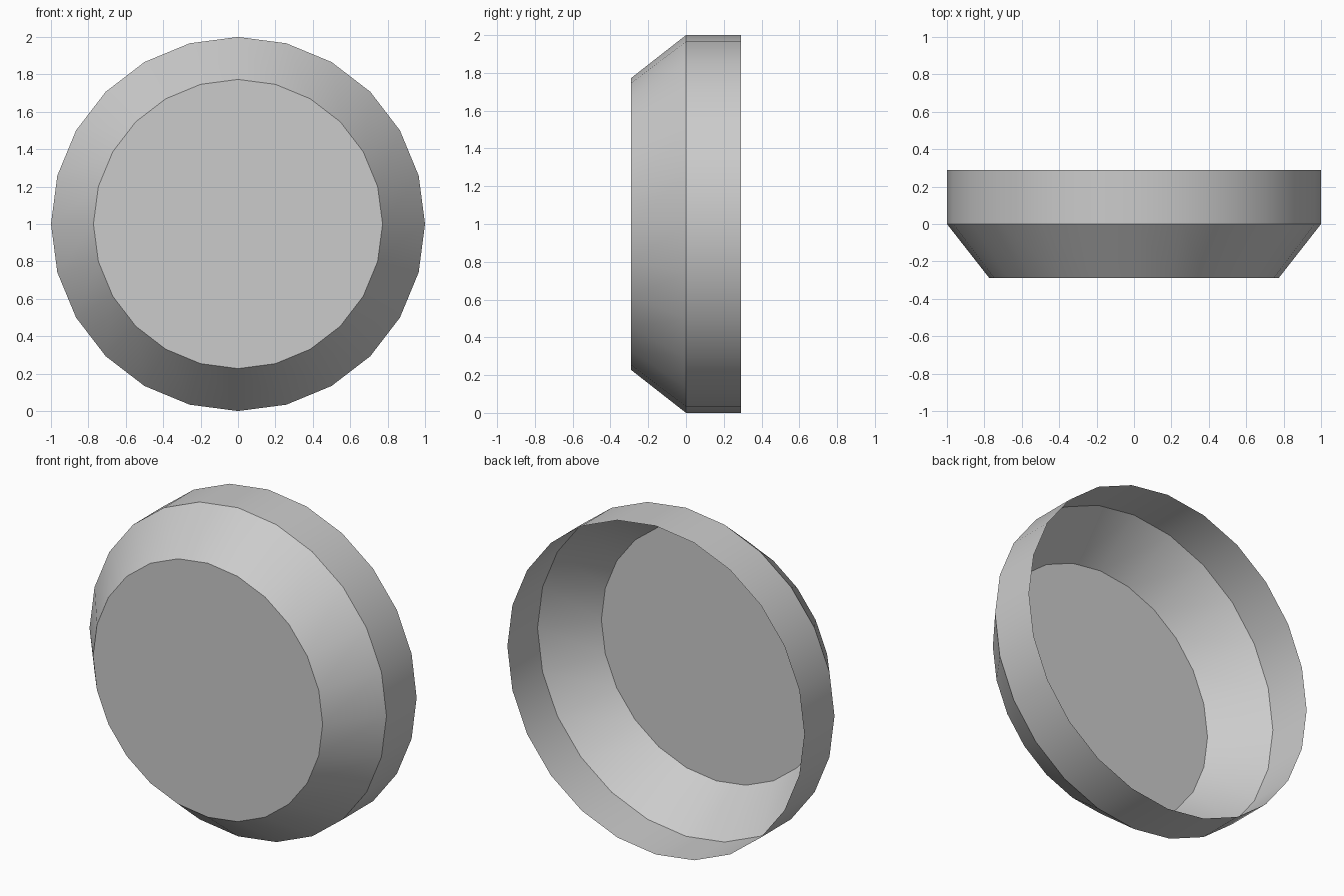
import bpy, bmesh, math

if "Cube" in bpy.data.objects:
    bpy.data.objects.remove(bpy.data.objects["Cube"])

SIDES = 24
# Profile from front to back: (radius, y)
PROFILE = [(0.773, -0.29), (1.0, 0.0), (1.0, 0.29)]

bm = bmesh.new()

# Rings of the round shell
rings = []
for r, y in PROFILE:
    rings.append([bm.verts.new((r * math.cos(math.tau * i / SIDES), y,
                                1 + r * math.sin(math.tau * i / SIDES)))
                  for i in range(SIDES)])

# Sloped front wall and straight rim, open at the back
for a, b in zip(rings, rings[1:]):
    for i in range(SIDES):
        j = (i + 1) % SIDES
        bm.faces.new((a[i], a[j], b[j], b[i]))

# Flat front disc
bm.faces.new(rings[0])
bmesh.ops.recalc_face_normals(bm, faces=bm.faces)
bm.normal_update()
front = min(bm.faces, key=lambda f: f.calc_center_median().y)
if front.normal.y > 0:
    bmesh.ops.reverse_faces(bm, faces=bm.faces)

mesh = bpy.data.meshes.new("round_dish")
bm.to_mesh(mesh)
bm.free()
dish = bpy.data.objects.new("round_dish", mesh)
bpy.context.collection.objects.link(dish)

# Smooth walls with crisp rings
bpy.context.view_layer.objects.active = dish
dish.select_set(True)
bpy.ops.object.shade_smooth_by_angle(angle=math.radians(30))
